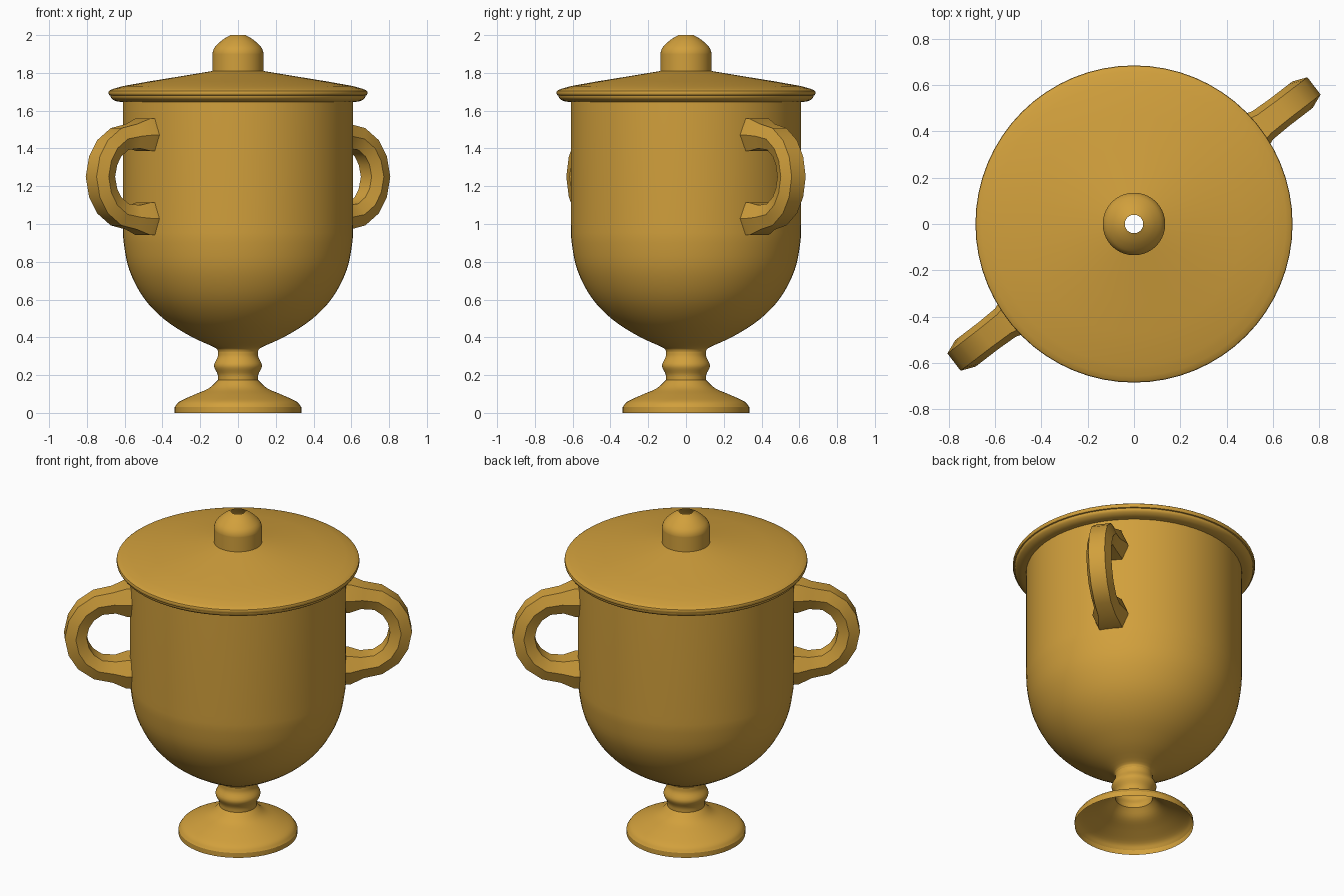
import bpy
import bmesh
import math
from mathutils import Vector

if "Cube" in bpy.data.objects:
    bpy.data.objects.remove(bpy.data.objects["Cube"], do_unlink=True)

gold = bpy.data.materials.new("warm gold")
gold.use_nodes = True
GOLD = (0.64, 0.35, 0.045, 1)
gold.diffuse_color = GOLD
gold.node_tree.nodes["Principled BSDF"].inputs["Base Color"].default_value = GOLD


def loft(name, rings, angle=30):
    """Join a sequence of equal closed rings into an open shell."""
    bm = bmesh.new()
    rows = [[bm.verts.new(co) for co in ring] for ring in rings]
    for low, high in zip(rows, rows[1:]):
        for i in range(len(low)):
            j = (i + 1) % len(low)
            bm.faces.new((low[i], low[j], high[j], high[i]))
    mesh = bpy.data.meshes.new(name)
    bm.to_mesh(mesh)
    bm.free()
    mesh.materials.append(gold)
    mesh.shade_smooth()
    mesh.set_sharp_from_angle(angle=math.radians(angle))
    obj = bpy.data.objects.new(name, mesh)
    bpy.context.collection.objects.link(obj)
    return obj


def spline(points, steps):
    """Smooth curve through the given 2D points."""
    pts = [Vector(p) for p in points]
    pts = [2 * pts[0] - pts[1]] + pts + [2 * pts[-1] - pts[-2]]
    out = []
    for a, b, c, d in zip(pts, pts[1:], pts[2:], pts[3:]):
        for k in range(steps):
            t = k / steps
            out.append(0.5 * (2 * b + (c - a) * t + (2 * a - 5 * b + 4 * c - d) * t ** 2
                              + (3 * b - a - 3 * c + d) * t ** 3))
    return out + [pts[-2]]


def lathe(name, profile, sides=64):
    turns = [2 * math.pi * i / sides for i in range(sides)]
    return loft(name, [[(r * math.cos(a), r * math.sin(a), z) for a in turns]
                       for r, z in profile])


# Hollow foot, open underneath
lathe("foot", [(0.335, 0)] + spline(
    [(0.335, 0.03), (0.31, 0.06), (0.235, 0.095), (0.155, 0.13), (0.105, 0.175)], 4))

# Stem with a rounded collar
lathe("stem", spline(
    [(0.105, 0.175), (0.108, 0.205), (0.127, 0.25), (0.108, 0.295), (0.105, 0.325)], 4))

# Deep bowl with straight upper walls
lathe("bowl", spline(
    [(0.105, 0.325), (0.125, 0.347), (0.25, 0.405), (0.39, 0.495), (0.50, 0.61),
     (0.575, 0.755), (0.605, 0.90), (0.61, 1.0)], 4) + [(0.61, 1.65)])

# Lid with a double rounded lip
lathe("lid", spline([(0.605, 1.645), (0.645, 1.65), (0.67, 1.665), (0.675, 1.68)], 3)
      + spline([(0.682, 1.682), (0.685, 1.695), (0.675, 1.71), (0.61, 1.73)], 3)
      + [(0.47, 1.755), (0.34, 1.776), (0.135, 1.81)])

# Domed knob with a hole in the top
lathe("lid_knob", [(0.135, 1.81), (0.135, 1.90)] + spline(
    [(0.135, 1.905), (0.127, 1.93), (0.105, 1.955), (0.075, 1.98), (0.04, 2.0)], 2))

# Two six-sided loop handles on opposite sides, flared where they meet the bowl
MID = 1.25
upper = [(0.90, 0.085, 1), (0.86, 0.15, 1), (0.79, 0.2, 1),
         (0.70, 0.215, 1.05), (0.63, 0.222, 1.4), (0.56, 0.222, 1.4)]
path = [(r, MID - h, s) for r, h, s in reversed(upper)] + [(0.918, MID, 1)] \
    + [(r, MID + h, s) for r, h, s in upper]
section = [(0.062, -0.047), (0.062, 0.047), (0, 0.072),
           (-0.062, 0.047), (-0.062, -0.047), (0, -0.072)]


def handle(name, heading):
    out = Vector((math.cos(heading), math.sin(heading), 0))
    up = Vector((0, 0, 1))
    side = up.cross(out)
    rings = []
    for i, (r, z, s) in enumerate(path):
        before, after = path[max(i - 1, 0)], path[min(i + 1, len(path) - 1)]
        tangent = Vector((after[0] - before[0], after[1] - before[1])).normalized()
        normal = out * tangent.y - up * tangent.x
        rings.append([out * r + up * z + (normal * n + side * w) * s for n, w in section])
    return loft(name, rings, 32)


handle("left_handle", math.radians(37.5))
handle("right_handle", math.radians(217.5))
